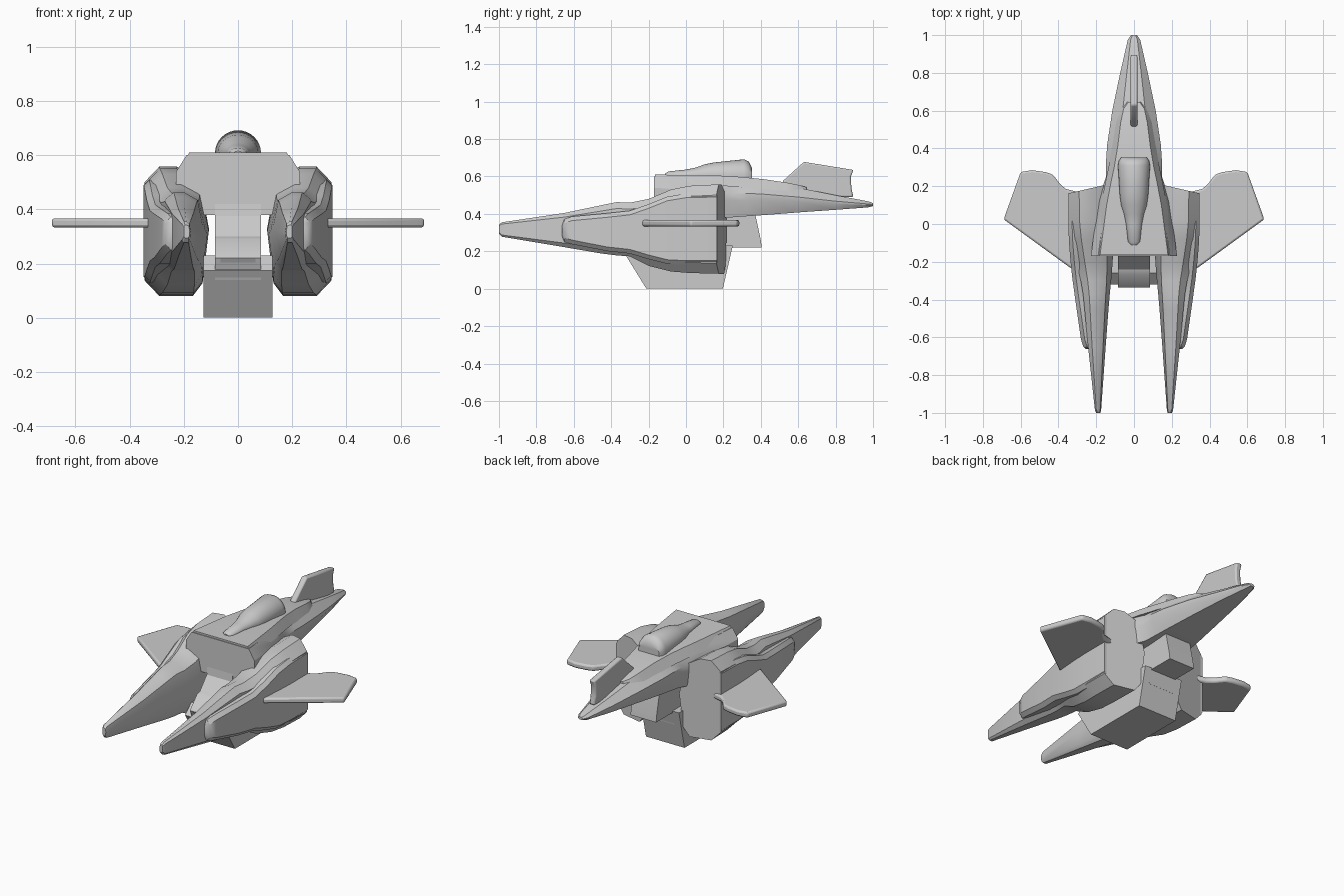
import bpy, bmesh, math


def make(name, bm, angle=30, bevel=0):
    bmesh.ops.recalc_face_normals(bm, faces=bm.faces)
    me = bpy.data.meshes.new(name)
    bm.to_mesh(me)
    bm.free()
    ob = bpy.data.objects.new(name, me)
    bpy.context.collection.objects.link(ob)
    bpy.context.view_layer.objects.active = ob
    ob.select_set(True)
    bpy.ops.object.shade_smooth_by_angle(angle=math.radians(angle))
    ob.select_set(False)
    if bevel:
        mod = ob.modifiers.new("bevel", 'BEVEL')
        mod.width, mod.segments = bevel, 2
    return ob


def loft(name, rings, angle=30):
    """Skin a list of equal-length point rings and cap both ends."""
    bm = bmesh.new()
    vs = [[bm.verts.new(p) for p in r] for r in rings]
    n = len(rings[0])
    for a, b in zip(vs, vs[1:]):
        for i in range(n):
            j = (i + 1) % n
            bm.faces.new((a[i], a[j], b[j], b[i]))
    bm.faces.new(vs[0])
    bm.faces.new(vs[-1])
    return make(name, bm, angle)


def slab(name, pts, lo, hi, axis, bevel=0):
    """Extrude a 2D outline along x (points are y,z) or z (points are x,y)."""
    put = (lambda p, d: (d, p[0], p[1])) if axis == 'x' else (lambda p, d: (p[0], p[1], d))
    bm = bmesh.new()
    a = [bm.verts.new(put(p, lo)) for p in pts]
    b = [bm.verts.new(put(p, hi)) for p in pts]
    n = len(pts)
    for i in range(n):
        j = (i + 1) % n
        bm.faces.new((a[i], a[j], b[j], b[i]))
    bm.faces.new(a)
    bm.faces.new(b)
    return make(name, bm, 30, bevel)


# Pod: stations of y, inner x, outer x, bottom z, top z
pod = [(-1, .178, .2, .295, .342), (-.985, .174, .207, .278, .355),
       (-.65, .15, .243, .222, .405), (-.45, .135, .262, .188, .447),
       (-.37, .128, .27, .178, .463), (-.3, .121, .282, .173, .46),
       (-.2, .113, .305, .122, .48), (-.08, .108, .33, .092, .53),
       (.02, .107, .343, .084, .55), (.19, .107, .345, .08, .558)]
section = [(0, .52), (.15, .9), (.5, 1), (.77, 1), (1, .88),
           (1, .12), (.77, 0), (.25, 0), (.1, .1)]
# Side shell: stations of y, outer x, bottom z, top z
shell = [(-.662, .255, .285, .335), (-.65, .268, .262, .36), (-.61, .281, .25, .374),
         (-.42, .308, .213, .392), (-.3, .325, .2, .405), (-.2, .336, .17, .44),
         (-.1, .344, .145, .48), (0, .348, .14, .497), (.165, .348, .14, .5)]
wing = [(.28, -.25), (.34, -.23), (.69, .025), (.60, .275), (.54, .285), (.47, .275),
        (.43, .262), (.39, .21), (.36, .185), (.28, .165)]

for s, side in ((1, "right"), (-1, "left")):
    rings = []
    for k, (y, xi, xo, zb, zt) in enumerate(pod):
        skew = .055 if k == len(pod) - 1 else 0      # slanted rear face
        rings.append([(s * (xi + u * (xo - xi)), y + skew * (.5 - u), zb + v * (zt - zb))
                      for u, v in section])
    loft(side + "_pod", rings, 32)
    rings = [[(s * .2, y, zt + .012), (s * (xo - .02), y, zt + .012), (s * xo, y, zt - .01),
              (s * xo, y, zb + .01), (s * (xo - .02), y, zb - .012), (s * .2, y, zb - .012)]
             for y, xo, zb, zt in shell]
    loft(side + "_pod_shell", rings, 32)
    slab(side + "_wing", [(s * x, y) for x, y in wing], .333, .367, 'z', .01)

# Main hull and tail: y, top half width, top z, side half width, side z, bottom half width, bottom z
hull = [(-.17, .19, .6, .228, .54, .228, .38), (.12, .15, .585, .19, .52, .19, .38),
        (.19, .135, .575, .168, .515, .16, .38), (.25, .115, .568, .148, .51, .13, .382),
        (.33, .1, .565, .148, .51, .12, .388), (.42, .085, .56, .142, .505, .11, .394),
        (.6, .06, .54, .115, .49, .085, .408), (.8, .038, .5, .073, .468, .055, .422),
        (.975, .018, .467, .033, .453, .02, .435), (1, .008, .458, .016, .45, .01, .442)]
loft("hull_and_tail",
     [[(-tw, y, tz), (tw, y, tz), (sw, y, sz), (sw, y, sz - .3 * (sz - bz)), (bw, y, bz),
       (-bw, y, bz), (-sw, y, sz - .3 * (sz - bz)), (-sw, y, sz)]
      for y, tw, tz, sw, sz, bw, bz in hull], 30)

# Raised deck running back into the tail
deck = [(-.165, .18, .61), (.1, .145, .607), (.22, .122, .603), (.3, .105, .597),
        (.42, .085, .585), (.54, .07, .567), (.61, .055, .553), (.645, .03, .542)]
loft("deck", [[(-w, y, z), (w, y, z), (w + .03, y, z - .055), (-w - .03, y, z - .055)]
              for y, w, z in deck], 30)

# Canopy: half-round tube, y, radius, height
canopy = [(-.112, .015, .008), (-.095, .032, .02), (0, .042, .03), (.05, .052, .04),
          (.1, .068, .058), (.15, .075, .068), (.31, .085, .085), (.335, .08, .073),
          (.352, .068, .04)]
loft("canopy", [[(r * math.cos(math.pi * i / 16), y, .607 + h * math.sin(math.pi * i / 16))
                 for i in range(17)] + [(-r, y, .57), (r, y, .57)]
                for y, r, h in canopy], 40)

# Tail fin
slab("tail_fin", [(.5, .53), (.52, .578), (.63, .678), (.895, .635), (.882, .6),
                  (.884, .54), (.895, .49), (.65, .49)], -.018, .018, 'x', .008)

# Central core between the pods, with the rear block
slab("core", [(-.17, .42), (-.175, .375), (-.24, .3), (-.27, .29), (-.335, .22), (-.3, .14),
              (.23, .14), (.24, .22), (.405, .22), (.4, .26), (.37, .4)], -.085, .085, 'x')

# Keel block under the core
slab("keel", [(-.32, .175), (-.212, 0), (.197, 0), (.25, .23), (-.26, .23)], -.128, .128, 'x')

# Raised panel on the front of the keel
slab("keel_front_panel", [(-.337, .218), (-.215, .025), (-.18, .04), (-.27, .22)],
     -.065, .065, 'x')
